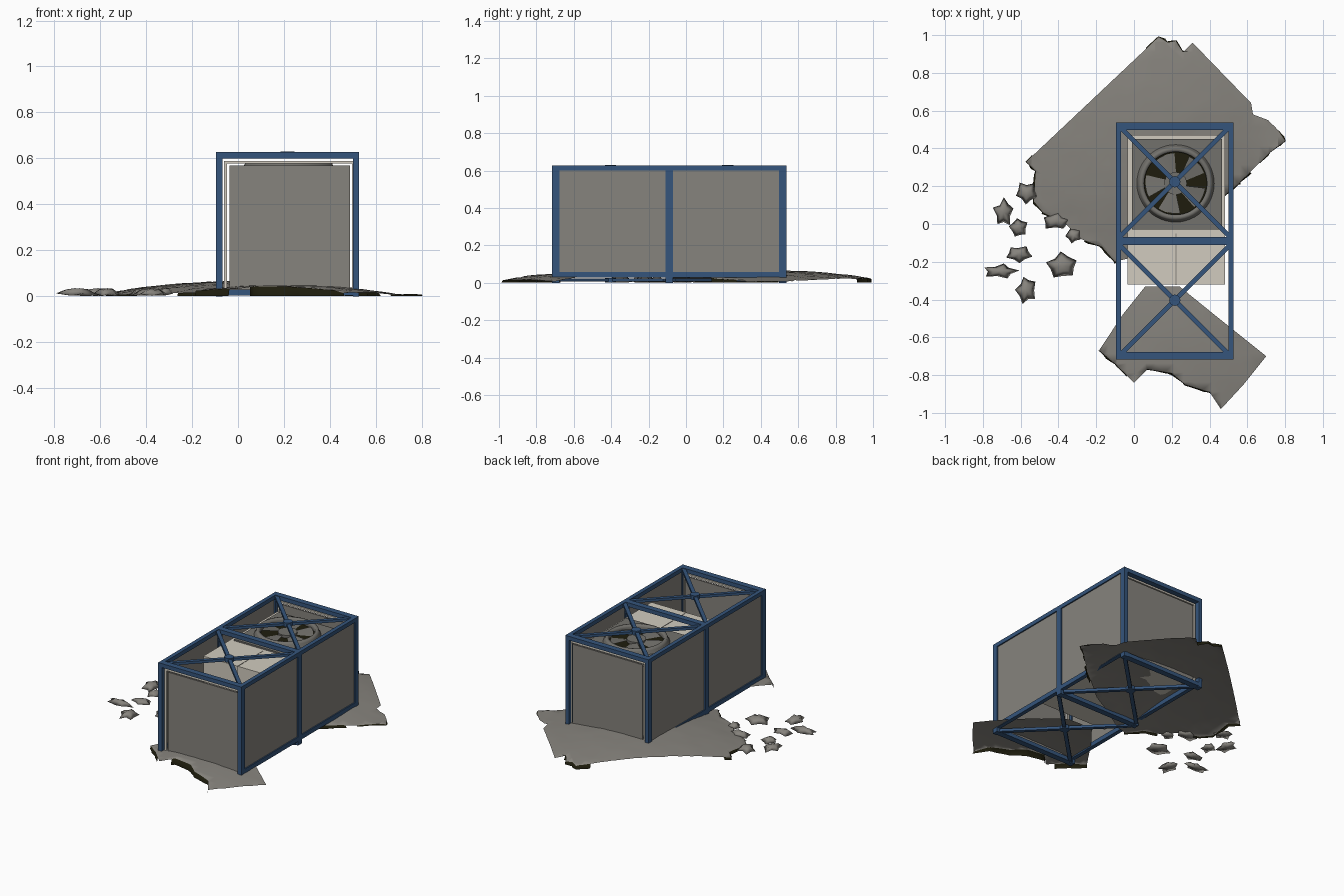
import bpy, bmesh, math, random
from mathutils import Vector

if "Cube" in bpy.data.objects:
    bpy.data.objects.remove(bpy.data.objects["Cube"])
random.seed(4)

def mat(name, c):
    m = bpy.data.materials.new(name)
    m.diffuse_color = (*c, 1)
    m.use_nodes = True
    m.node_tree.nodes["Principled BSDF"].inputs["Base Color"].default_value = m.diffuse_color
    return m

BLUE = mat("frame blue", (0.035, 0.09, 0.2))
GREY = mat("panel grey", (0.24, 0.228, 0.205))
DARK = mat("dark soil", (0.013, 0.012, 0.004))
CREAM = mat("cream casing", (0.64, 0.60, 0.52))
METAL = mat("fan metal", (0.17, 0.165, 0.15))

def finish(name, bm, *mats, smooth=False):
    me = bpy.data.meshes.new(name)
    bm.to_mesh(me)
    bm.free()
    ob = bpy.data.objects.new(name, me)
    bpy.context.collection.objects.link(ob)
    for m in mats:
        me.materials.append(m)
    if smooth:
        for p in me.polygons:
            p.use_smooth = True
    return ob

def box(name, x0, x1, y0, y1, z0, z1, m, rot=0):
    bm = bmesh.new()
    bmesh.ops.create_cube(bm, size=1)
    for v in bm.verts:
        v.co = Vector((v.co.x * (x1 - x0), v.co.y * (y1 - y0), v.co.z * (z1 - z0)))
    ob = finish(name, bm, m)
    ob.location = ((x0 + x1) / 2, (y0 + y1) / 2, (z0 + z1) / 2)
    ob.rotation_euler.z = rot
    return ob

def disc(name, r, x, y, z0, z1, m, n=32):
    bm = bmesh.new()
    bmesh.ops.create_cone(bm, cap_ends=True, segments=n, radius1=r, radius2=r, depth=z1 - z0)
    ob = finish(name, bm, m)
    ob.location = (x, y, (z0 + z1) / 2)
    return ob

# frame: posts, rails, cross braces
X0, X1, Y0, YM, Y1, H = -0.095, 0.527, -0.717, -0.09, 0.537, 0.627
T, W = 0.027, 0.04
for x in (X0, X1 - T):
    for i, y in enumerate((Y0, YM - W / 2, Y1 - W)):
        box("post", x, x + T, y, y + W, 0, H, BLUE)
    box("top_side_rail", x, x + T, Y0, Y1, H - T, H, BLUE)
    box("bottom_side_rail", x, x + T, Y0, Y1, 0.028, 0.058, BLUE)
for y in (Y0, YM - W / 2, Y1 - W):
    box("top_cross_rail", X0, X1, y, y + W, H - T, H, BLUE)
    box("bottom_cross_rail", X0, X1, y, y + W, 0.004, 0.03, BLUE)
CX = (X0 + X1) / 2
for cy in ((Y0 + YM) / 2, (YM + Y1) / 2):
    for z in (H - 0.022, 0.006):
        for s in (-1, 1):
            box("cross_brace", CX - 0.41, CX + 0.41, cy - 0.012, cy + 0.012,
                z, z + 0.018, BLUE, s * math.pi / 4)
    disc("top_brace_hub", 0.03, CX, cy, H - 0.025, H + 0.004, BLUE, 12)
    disc("bottom_brace_hub", 0.03, CX, cy, 0.002, 0.026, BLUE, 12)

# side panels, two per side
for x in (X0 + 0.008, X1 - 0.018):
    for a, b in ((Y0 + W, YM - 0.015), (YM + 0.015, Y1 - W)):
        box("side_panel", x, x + 0.01, a, b, 0.05, H - T, GREY)

# end panels with thin surround strips
for y in (Y0 + 0.02, Y1 - 0.03):
    box("end_panel", -0.037, 0.487, y, y + 0.01, 0.03, 0.57, GREY)
    for x in (-0.06, 0.497):
        box("end_strip", x, x + 0.012, y, y + 0.01, 0.03, 0.585, CREAM)
    box("end_top_strip", -0.06, 0.509, y, y + 0.01, 0.577, 0.589, CREAM)

# machine casing
box("casing", -0.035, 0.483, -0.32, 0.47, 0.06, 0.535, CREAM)
box("casing_seam", 0.219, 0.224, -0.322, -0.05, 0.3, 0.5365, GREY)
box("fan_top_plate", -0.01, 0.465, -0.03, 0.45, 0.53, 0.545, METAL)

# fan: ring by lathe profile, dark opening, blades, hub
FX, FY = 0.22, 0.215
bm = bmesh.new()
prof = [(0.205, 0.545), (0.195, 0.565), (0.19, 0.578), (0.172, 0.578), (0.166, 0.565), (0.166, 0.545)]
N = 48
rings = [[bm.verts.new((FX + r * math.cos(2 * math.pi * k / N), FY + r * math.sin(2 * math.pi * k / N), z))
          for k in range(N)] for r, z in prof]
for a, b in zip(rings, rings[1:]):
    for k in range(N):
        bm.faces.new((a[k], a[(k + 1) % N], b[(k + 1) % N], b[k]))
bmesh.ops.recalc_face_normals(bm, faces=bm.faces[:])
finish("fan_ring", bm, METAL, smooth=True)
disc("fan_opening", 0.167, FX, FY, 0.54, 0.548, DARK)
disc("fan_hub", 0.06, FX, FY, 0.545, 0.566, METAL, 24)
bm = bmesh.new()
for k in range(5):
    a0 = 2 * math.pi * k / 5 + 0.25
    lo, hi = [], []
    for j in range(7):
        a = a0 + 0.75 * j / 6
        z = 0.551 + 0.011 * j / 6
        lo.append(bm.verts.new((FX + 0.05 * math.cos(a), FY + 0.05 * math.sin(a), z)))
        hi.append(bm.verts.new((FX + 0.16 * math.cos(a + 0.1), FY + 0.16 * math.sin(a + 0.1), z)))
    for j in range(6):
        bm.faces.new((lo[j], hi[j], hi[j + 1], lo[j + 1]))
finish("fan_blades", bm, METAL, smooth=True)

# ground slabs: outline cut into a grid, domed, dark torn skirts
def slab(name, pts, torn, centre, radius, height):
    bm = bmesh.new()
    bm.faces.new([bm.verts.new((x, y, 0)) for x, y in pts])
    for axis in (0, 1):
        no = Vector((1, 0, 0)) if axis == 0 else Vector((0, 1, 0))
        for i in range(-20, 21):
            bmesh.ops.bisect_plane(bm, geom=bm.verts[:] + bm.edges[:] + bm.faces[:],
                                   plane_co=no * (i * 0.05 + 0.013), plane_no=no)
    c = Vector((*centre, 0))
    for v in bm.verts:
        d = (v.co - c).length / radius
        v.co.z = 0.008 + height * max(0, 1 - d * d) + random.uniform(-0.002, 0.002)
    if bm.faces[:][0].normal.z < 0:
        bmesh.ops.reverse_faces(bm, faces=bm.faces[:])
    # skirts along torn stretches of the outline
    edges = []
    for e in bm.edges:
        if e.is_boundary:
            m = (e.verts[0].co + e.verts[1].co) / 2
            if any((m.xy - Vector(t)).length < 0.1 for t in torn):
                edges.append(e)
    new = bmesh.ops.extrude_edge_only(bm, edges=edges)["geom"]
    for g in new:
        if isinstance(g, bmesh.types.BMFace):
            g.material_index = 1
        elif isinstance(g, bmesh.types.BMVert):
            out = (g.co - c).normalized()
            g.co += Vector((out.x, out.y, 0)) * random.uniform(0.002, 0.012)
            g.co.z = 0.001
    finish(name, bm, GREY, DARK, smooth=True)

slab("large_slab", [(0.13, 0.99), (0.18, 0.96), (0.22, 0.97), (0.26, 0.91), (0.31, 0.96),
                    (0.62, 0.64), (0.63, 0.58), (0.71, 0.55), (0.76, 0.5), (0.8, 0.44),
                    (0.72, 0.38), (0.55, 0.21), (0.3, 0.0), (0.12, -0.1), (-0.02, -0.18),
                    (-0.1, -0.2), (-0.17, -0.12), (-0.28, -0.08), (-0.36, 0.0), (-0.48, 0.06),
                    (-0.53, 0.12), (-0.52, 0.28), (-0.57, 0.33)],
     [(0.18, 0.96), (0.74, 0.4), (0.55, 0.2), (-0.17, -0.14), (-0.5, 0.08), (-0.52, 0.28)],
     (0.03, 0.45), 0.64, 0.058)
slab("small_slab", [(-0.185, -0.67), (-0.1, -0.74), (0.0, -0.84), (0.07, -0.77), (0.2, -0.79),
                    (0.27, -0.85), (0.4, -0.89), (0.46, -0.98), (0.58, -0.85), (0.7, -0.7),
                    (0.45, -0.5), (0.24, -0.33), (0.06, -0.33), (-0.06, -0.48)],
     [(-0.1, -0.74), (0.14, -0.78), (0.26, -0.84), (0.38, -0.9)],
     (0.2, -0.6), 0.5, 0.042)

# loose rubble shards: concave stars with a raised middle
def shard(x, y, w, h, rot):
    bm = bmesh.new()
    n = 10
    top, low = [], []
    for k in range(n):
        a = 2 * math.pi * k / n
        r = random.uniform(0.9, 1.1) if k % 2 == 0 else random.uniform(0.62, 0.78)
        px, py = r * math.cos(a + rot), r * math.sin(a + rot)
        co = (x + px * w / 2, y + py * h / 2)
        z = random.uniform(0.008, 0.022)
        low.append(bm.verts.new((*co, z - 0.007)))
        top.append(bm.verts.new((x + px * w * 0.27, y + py * h * 0.27, random.uniform(0.022, 0.034))))
    peak = bm.verts.new((x, y, 0.035))
    base = bm.verts.new((x, y, 0.003))
    for k in range(n):
        j = (k + 1) % n
        bm.faces.new((low[k], low[j], top[j], top[k]))
        bm.faces.new((top[k], top[j], peak))
        bm.faces.new((low[j], low[k], base))
    finish("rubble_shard", bm, GREY, smooth=True)

for s in ((-0.69, 0.06, 0.11, 0.15, 0.3), (-0.57, 0.165, 0.12, 0.12, 0.9), (-0.61, -0.02, 0.1, 0.11, 0.5),
          (-0.41, 0.015, 0.16, 0.1, 0.2), (-0.32, -0.06, 0.09, 0.09, 0.7), (-0.61, -0.16, 0.15, 0.1, 1.0),
          (-0.71, -0.25, 0.19, 0.08, 0.1), (-0.38, -0.22, 0.18, 0.15, 0.4), (-0.57, -0.35, 0.11, 0.15, 0.6)):
    shard(*s)
